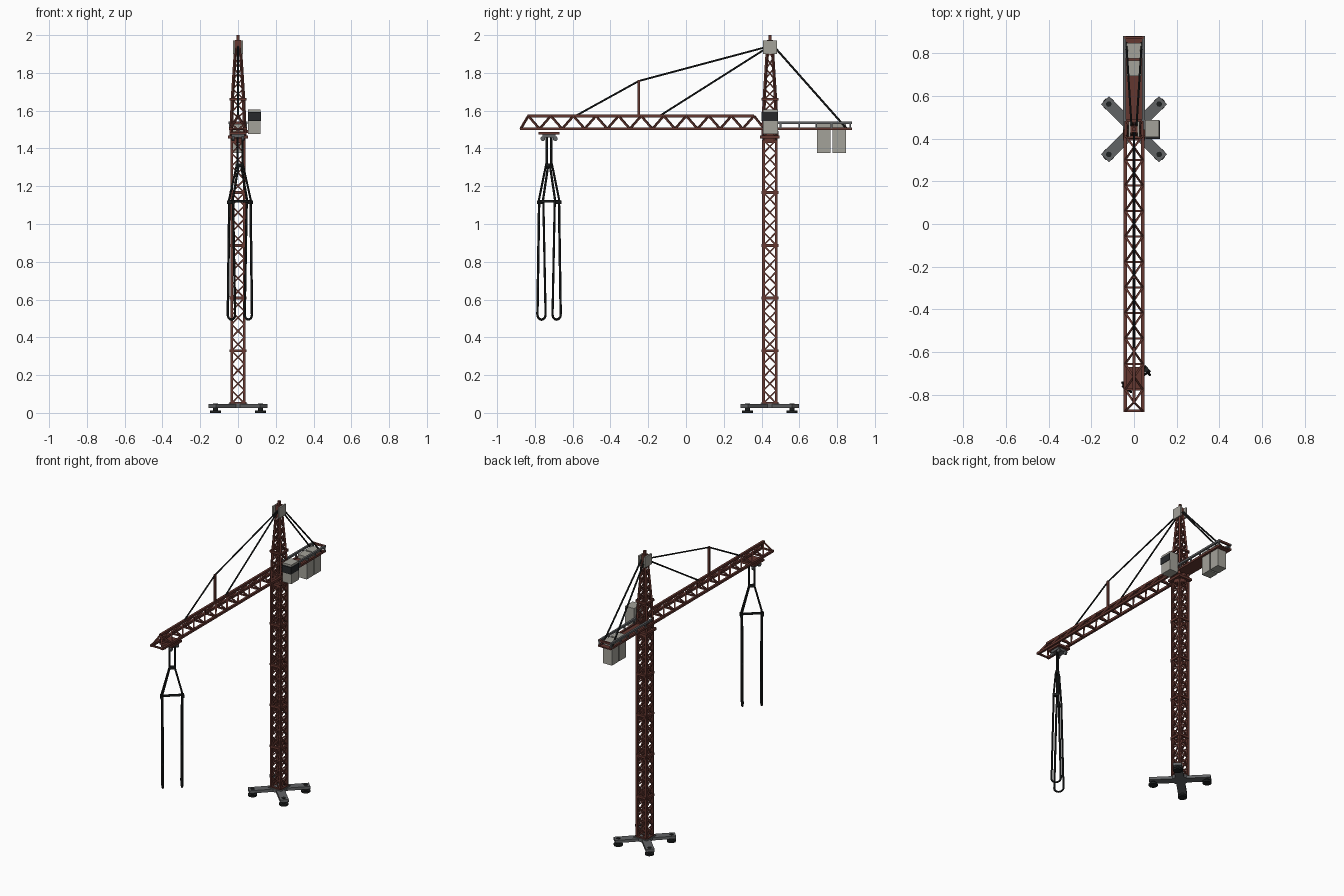
import bpy, bmesh, math
from mathutils import Vector, Matrix

if "Cube" in bpy.data.objects:
    bpy.data.objects.remove(bpy.data.objects["Cube"])


def material(name, rgb):
    m = bpy.data.materials.new(name)
    m.use_nodes = True
    m.diffuse_color = (*rgb, 1)
    m.node_tree.nodes["Principled BSDF"].inputs["Base Color"].default_value = (*rgb, 1)
    return m


RUST = material("rust_red_steel", (0.125, 0.038, 0.029))
PALE = material("pale_grey", (0.37, 0.36, 0.32))
GREY = material("dark_grey_steel", (0.12, 0.125, 0.13))
BLACK = material("black_cable", (0.012, 0.014, 0.014))
GLASS = material("dark_glass", (0.02, 0.022, 0.024))

TY = 0.444  # tower position along y


class Part:
    """Collects beams, boxes and discs into one object."""

    def __init__(self):
        self.bm = bmesh.new()

    def bar(self, a, b, t=0.01, sides=4):
        a, b = Vector(a), Vector(b)
        d = b - a
        turn = Matrix.Rotation(math.pi / 4, 4, "Z") if sides == 4 else Matrix()
        m = Matrix.Translation((a + b) / 2) @ d.to_track_quat("Z", "Y").to_matrix().to_4x4() @ turn
        r = t * 0.7071 if sides == 4 else t / 2
        bmesh.ops.create_cone(self.bm, cap_ends=True, segments=sides, radius1=r,
                              radius2=r, depth=d.length, matrix=m)

    def box(self, lo, hi, rot=0.0, pivot=(0, 0, 0)):
        lo, hi, p = Vector(lo), Vector(hi), Vector(pivot)
        m = (Matrix.Translation(p) @ Matrix.Rotation(rot, 4, "Z")
             @ Matrix.Translation((lo + hi) / 2) @ Matrix.Diagonal((*(hi - lo), 1)))
        bmesh.ops.create_cube(self.bm, size=1, matrix=m)

    def chain(self, pts, t, sides=4):
        for a, b in zip(pts, pts[1:]):
            self.bar(a, b, t, sides)

    def done(self, name, mat):
        me = bpy.data.meshes.new(name)
        self.bm.to_mesh(me)
        self.bm.free()
        me.materials.append(mat)
        ob = bpy.data.objects.new(name, me)
        bpy.context.collection.objects.link(ob)


def corners(h, z):
    return [Vector((sx * h, TY + sy * h, z)) for sx, sy in ((-1, -1), (1, -1), (1, 1), (-1, 1))]


def lattice(part, h0, z0, h1, z1, cells, leg, brace):
    """Square lattice column with crossed bracing."""
    for a, b in zip(corners(h0, z0), corners(h1, z1)):
        part.bar(a, b, leg)
    for i in range(cells):
        f, g = i / cells, (i + 1) / cells
        lo = corners(h0 + (h1 - h0) * f, z0 + (z1 - z0) * f)
        hi = corners(h0 + (h1 - h0) * g, z0 + (z1 - z0) * g)
        for k in range(4):
            n = (k + 1) % 4
            part.bar(lo[k], hi[n], brace)
            part.bar(lo[n], hi[k], brace)


def ring(part, h, z, t):
    c = corners(h, z)
    part.chain(c + c[:1], t)


# Base cross and feet
base, feet = Part(), Part()
for k in range(4):
    ang = math.pi / 4 + k * math.pi / 2
    base.box((0, -0.027, 0.027), (0.192, 0.027, 0.046), ang, (0, TY, 0))
    x, y = 0.167 * math.cos(ang), TY + 0.167 * math.sin(ang)
    feet.bar((x, y, 0), (x, y, 0.012), 0.058, 12)
    feet.bar((x, y, 0.012), (x, y, 0.049), 0.026, 12)
base.box((-0.05, TY - 0.05, 0.027), (0.05, TY + 0.05, 0.05))
base.done("base_cross", GREY)
feet.done("base_feet", BLACK)

# Tower
tower = Part()
SECTION = 0.279
for s in range(5):
    z = 0.05 + s * SECTION
    lattice(tower, 0.034, z, 0.034, z + SECTION, 4, 0.014, 0.008)
    ring(tower, 0.038, z, 0.015)
tower.done("tower", RUST)

# Slewing ring
slew = Part()
slew.box((-0.052, TY - 0.052, 1.452), (0.052, TY + 0.052, 1.468))
slew.bar((0, TY, 1.43), (0, TY, 1.49), 0.08, 16)
slew.done("slewing_ring", RUST)

# Tapering tower head
head = Part()
lattice(head, 0.036, 1.465, 0.03, 1.66, 3, 0.013, 0.008)
lattice(head, 0.03, 1.66, 0.013, 1.93, 5, 0.012, 0.007)
ring(head, 0.038, 1.66, 0.013)
head.box((-0.016, TY - 0.016, 1.9), (0.016, TY + 0.016, 1.975))
head.bar((0, TY, 1.97), (0, TY, 2.0), 0.016)
head.done("tower_head", RUST)
plates = Part()
for s in (-1, 1):
    plates.box((s * 0.021 - 0.005, TY - 0.037, 1.9), (s * 0.021 + 0.005, TY + 0.037, 1.972))
plates.done("head_plates", PALE)

# Jib: triangular truss, two bottom chords and one top chord
jib = Part()
HX, ZB, ZT = 0.041, 1.504, 1.572
TIP, Y0, Y1, N = -0.875, -0.835, 0.36, 10
step = (Y1 - Y0) / N
jib.bar((0, Y0 - 0.005, ZT), (0, Y1, ZT), 0.015)
for s in (-1, 1):
    x = s * HX
    jib.bar((x, TIP - 0.005, ZB), (x, 0.48, ZB), 0.015)
    zigzag = [(x, TIP, ZB), (0, Y0, ZT)]
    for i in range(N):
        zigzag += [(x, Y0 + (i + 0.5) * step, ZB), (0, Y0 + (i + 1) * step, ZT)]
    jib.chain(zigzag + [(x, TY - 0.03, ZB)], 0.01)
for y in [TIP] + [Y0 + (i + 0.5) * step for i in range(N)] + [TY - 0.04]:
    jib.bar((-HX, y, ZB), (HX, y, ZB), 0.01)
jib.done("jib", RUST)

# Jib post
post = Part()
post.bar((0, -0.25, ZT), (0, -0.25, 1.762), 0.013)
post.done("jib_post", RUST)

# Stay cables
stays = Part()
top = (0, TY, 1.942)
stays.chain([top, (0, -0.25, 1.757), (0, -0.585, ZT)], 0.01, 6)
stays.bar(top, (0, -0.14, ZT), 0.01, 6)
for s in (-1, 1):
    stays.bar((s * 0.012, TY + 0.02, 1.942), (s * 0.036, 0.848, 1.508), 0.011, 6)
stays.done("stay_cables", BLACK)

# Counter jib with handrails
deck, rails = Part(), Part()
deck.box((-0.045, 0.47, 1.497), (0.045, 0.88, 1.505))
deck.bar((-0.045, 0.873, 1.537), (0.045, 0.873, 1.537), 0.013)
for s in (-1, 1):
    deck.bar((s * 0.041, 0.47, 1.504), (s * 0.041, 0.88, 1.504), 0.014)
    x = s * 0.044
    rails.bar((x, 0.44, 1.537), (x, 0.88, 1.537), 0.013)
    for y in (0.5, 0.6, 0.69, 0.77, 0.87):
        rails.bar((x, y, 1.505), (x, y, 1.537), 0.009)
deck.done("counter_jib", RUST)
rails.done("counter_jib_rails", GREY)

# Counterweights
weights = Part()
for y in (0.694, 0.776):
    weights.box((-0.034, y, 1.376), (0.034, y + 0.072, 1.53))
weights.done("counterweights", PALE)

# Operator cab with wrapped window plates
cab, glass, mount = Part(), Part(), Part()
cab.box((0.052, 0.407, 1.476), (0.118, 0.488, 1.606))
cab.done("cab", PALE)
glass.box((0.054, 0.399, 1.545), (0.121, 0.408, 1.592))
glass.box((0.117, 0.399, 1.545), (0.121, 0.486, 1.592))
glass.done("cab_windows", GLASS)
mount.box((0.03, 0.415, 1.482), (0.057, 0.478, 1.497))
mount.done("cab_mount", RUST)

# Trolley
CX, CY = 0.01, -0.725
trolley, wheels = Part(), Part()
trolley.box((-0.046, CY - 0.055, 1.474), (0.046, CY + 0.055, 1.488))
trolley.done("trolley", RUST)
wheels.box((-0.034, CY - 0.035, 1.458), (0.034, CY + 0.035, 1.474))
for sx in (-1, 1):
    for sy in (-1, 1):
        x, y = sx * 0.025, CY + sy * 0.033
        wheels.bar((x - 0.006, y, 1.452), (x + 0.006, y, 1.452), 0.026, 10)
wheels.done("trolley_wheels", GREY)

# Hoist ropes, hook frame and hanging slings
u = Vector((0.745, 0.667, 0))   # along the spreader
v = Vector((0.667, -0.745, 0))  # across the spreader
hub = Vector((CX, CY, 0))


def at(a, b, z):
    return hub + u * a + v * b + Vector((0, 0, z))


hoist, slings = Part(), Part()
for s in (-1, 1):
    hoist.bar(at(s * 0.018, 0, 1.3), at(s * 0.018, 0, 1.465), 0.012, 6)
    for w in (-1, 1):
        hoist.bar(at(s * 0.016, w * 0.008, 1.31), at(s * 0.066, w * 0.015, 1.12), 0.012, 6)
    hoist.bar(at(s * 0.066, -0.02, 1.115), at(s * 0.066, 0.02, 1.115), 0.018)
    loop = [at(s * 0.062, -0.015, 1.12)]
    for i in range(9):
        a = math.pi * i / 8
        loop.append(at(s * 0.06, -0.029 * math.cos(a), 0.52 - 0.026 * math.sin(a)))
    slings.chain(loop + [at(s * 0.062, 0.015, 1.12)], 0.013, 6)
hoist.bar(at(-0.022, 0, 1.31), at(0.022, 0, 1.31), 0.018)
hoist.bar(at(-0.074, 0, 1.12), at(0.074, 0, 1.12), 0.012)
hoist.done("hook_frame", BLACK)
slings.done("slings", BLACK)
